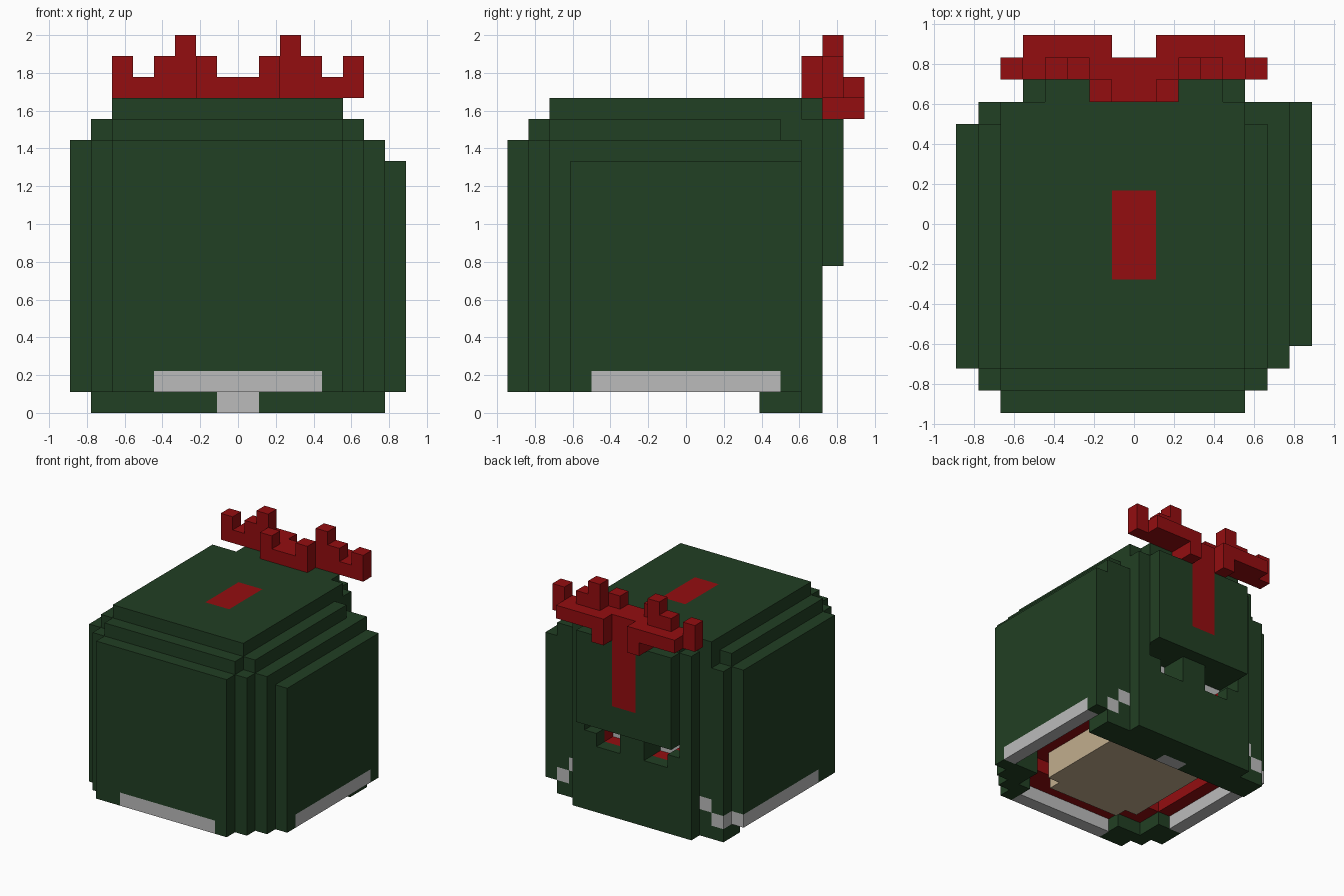
import bpy
import bmesh
from mathutils import Vector

if "Cube" in bpy.data.objects:
    bpy.data.objects.remove(bpy.data.objects["Cube"], do_unlink=True)

U = 1 / 9        # edge of one block
Y0 = 8.5         # block rows count from the -y end


def material(name, rgb):
    m = bpy.data.materials.new(name)
    m.use_nodes = True
    col = (*rgb, 1)
    m.diffuse_color = col
    bsdf = next(n for n in m.node_tree.nodes if n.type == 'BSDF_PRINCIPLED')
    bsdf.inputs["Base Color"].default_value = col
    return m


GREEN, RED, GREY, BEIGE = range(4)
MATS = [material("dark green", (0.0155, 0.050, 0.0170)),
        material("deep red", (0.296, 0.004, 0.005)),
        material("light grey", (0.50, 0.50, 0.50)),
        material("beige", (0.54, 0.42, 0.27))]


def cells(x0, x1, y0, y1, z0, z1):
    return [(x, y, z) for x in range(x0, x1) for y in range(y0, y1) for z in range(z0, z1)]


def fill(part, colour, *boxes):
    for b in boxes:
        for c in cells(*b):
            part[c] = colour


def cut(part, *boxes):
    for b in boxes:
        for c in cells(*b):
            part.pop(c, None)


def paint(part, colour, *boxes):
    for b in boxes:
        for c in cells(*b):
            if c in part:
                part[c] = colour


def both(*boxes):
    # each box with its mirror image across x = 0
    return list(boxes) + [(-b[1], -b[0], *b[2:]) for b in boxes]


def build(name, part):
    # make the outer faces of a block part, then merge the flat ones
    bm = bmesh.new()
    verts = {}

    def vert(p):
        if p not in verts:
            verts[p] = bm.verts.new(Vector((p[0], p[1] - Y0, p[2])) * U)
        return verts[p]

    for c, colour in part.items():
        for axis in range(3):
            for side in (0, 1):
                n = list(c)
                n[axis] += 2 * side - 1
                if tuple(n) in part:
                    continue
                a, b = (axis + 1) % 3, (axis + 2) % 3
                ring = []
                for da, db in ((0, 0), (1, 0), (1, 1), (0, 1)):
                    p = list(c)
                    p[axis] += side
                    p[a] += da
                    p[b] += db
                    ring.append(vert(tuple(p)))
                f = bm.faces.new(ring if side else ring[::-1])
                f.material_index = colour
    bmesh.ops.dissolve_limit(bm, angle_limit=0.01, verts=bm.verts[:],
                             edges=bm.edges[:], delimit={'MATERIAL'})
    me = bpy.data.meshes.new(name)
    bm.to_mesh(me)
    bm.free()
    for m in MATS:
        me.materials.append(m)
    ob = bpy.data.objects.new(name, me)
    bpy.context.collection.objects.link(ob)
    return ob


# Hood: stepped rounded block, face plate and chin
hood = {}
fill(hood, GREEN,
     (-6, 5, 2, 14, 1, 15), (-6, 5, 1, 14, 1, 14), (-7, 6, 2, 13, 1, 14),
     (-7, 6, 1, 14, 1, 13), (-6, 5, 0, 14, 1, 13), (-8, 7, 2, 13, 1, 13),
     (5, 7, 2, 14, 1, 13), (7, 8, 3, 14, 1, 12),
     (-5, 5, 14, 15, 0, 14), (-4, 4, 14, 15, 14, 15),
     (-7, 7, 12, 14, 0, 1))

# Grey lining showing along the bottom rim and beside the face
paint(hood, GREY, (-8, 8, 4, 13, 1, 2), (-4, 4, 0, 13, 1, 2), (-6, 5, 2, 13, 1, 2),
      (-1, 1, 12, 13, 0, 1),
      *both((6, 7, 13, 14, 1, 2), (5, 6, 13, 14, 2, 3)))

# Red lining deeper in the neck opening
paint(hood, RED, (-7, 7, 4, 13, 2, 3), (-6, 5, 2, 13, 2, 3), (-4, 4, 1, 13, 2, 3),
      (-6, 6, 3, 13, 3, 4))

# Neck opening, stepped inwards
cut(hood, (-7, 7, 4, 12, 1, 2), (-6, 5, 2, 12, 1, 2), (-4, 4, 1, 12, 1, 2),
    (-6, 6, 4, 12, 2, 3), (-5, 5, 3, 12, 2, 3))

# Eye openings with a red sill and pale back
cut(hood, *both((1, 3, 13, 15, 5, 7), (3, 4, 13, 15, 6, 7)))
paint(hood, RED, *both((1, 3, 13, 14, 4, 5), (3, 4, 13, 14, 5, 6)))
paint(hood, GREY, *both((1, 4, 12, 13, 5, 7)))

# Red mark on the crown
paint(hood, RED, (-1, 1, 6, 10, 14, 15))
build("hood", hood)

# Visor plate with a red centre stripe
visor = {}
fill(visor, GREEN, (-4, 4, 15, 16, 7, 14))
paint(visor, RED, (-1, 1, 15, 16, 9, 14))
build("visor", visor)

# Branching antlers across the brow
antlers = {}
fill(antlers, RED,
     (-6, 6, 15, 16, 15, 16), (-2, 2, 15, 16, 14, 15), (-2, 2, 14, 15, 15, 16),
     *both((1, 2, 14, 15, 16, 17), (5, 6, 15, 16, 16, 17), (2, 3, 15, 16, 16, 18),
           (3, 4, 15, 16, 16, 17), (1, 5, 16, 17, 15, 16), (1, 2, 16, 17, 14, 15)))
build("antlers", antlers)

# Beige head base inside the neck opening
head = {}
fill(head, BEIGE, (-4, 4, 4, 12, 1, 3), (-3, 3, 3, 12, 1, 3))
build("head_base", head)
